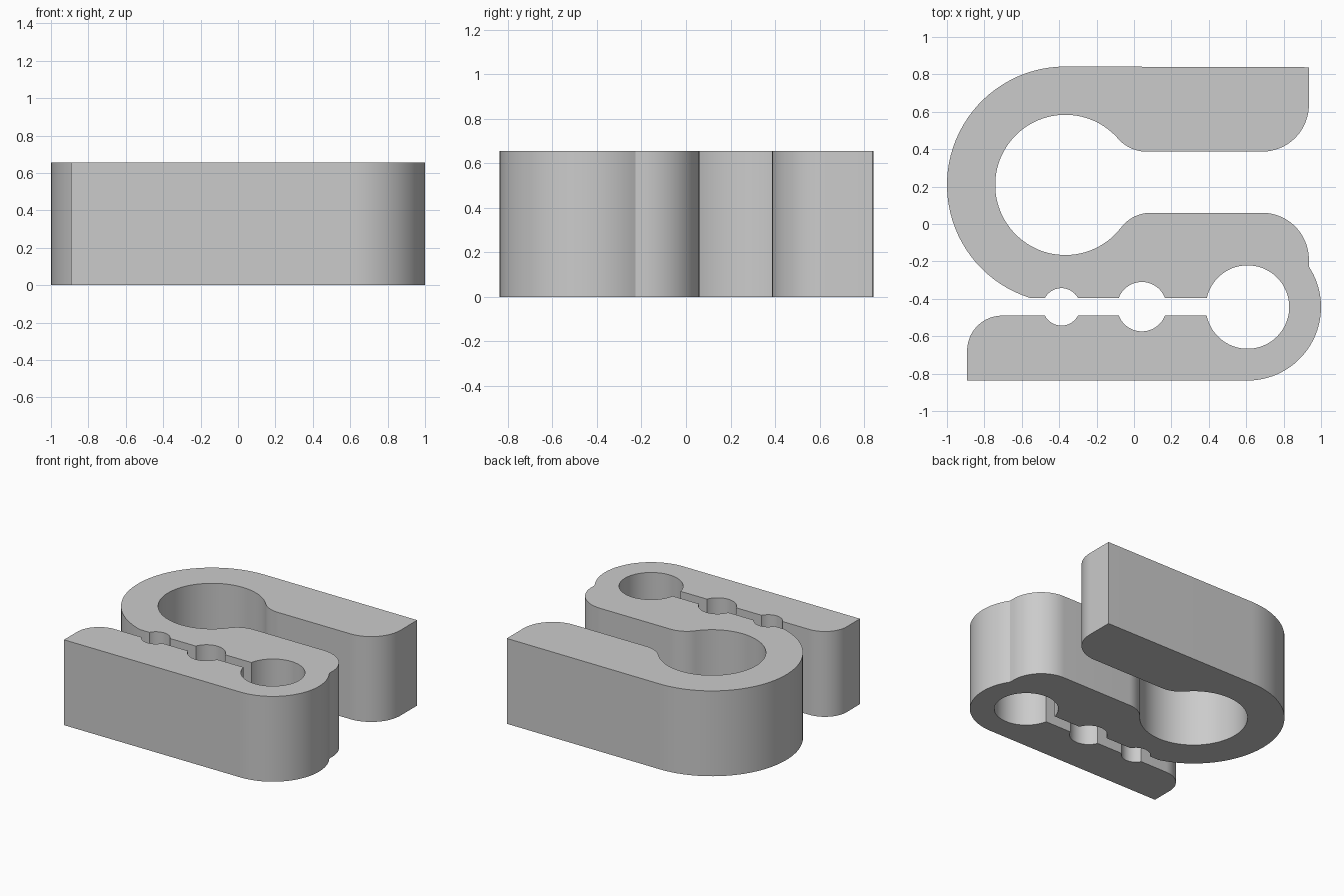
import bpy, bmesh, math

if "Cube" in bpy.data.objects:
    bpy.data.objects.remove(bpy.data.objects["Cube"])

HEIGHT = 0.655
TOP, BOTTOM = 0.838, -0.836          # outer y limits
SLOT_TOP, SLOT_BOTTOM = -0.395, -0.49
RING, RING_IN, RING_OUT = (-0.367, 0.209), 0.375, 0.633   # large hooked end
EYE, EYE_IN, EYE_OUT = (0.607, -0.444), 0.223, 0.393      # small hinge end
ARM_X = 0.935                        # right end of the two upper arms

outline = []


def arc(center, r, a0, a1):
    """Append an arc running from angle a0 to a1 in degrees."""
    n = max(4, round(abs(a1 - a0) / 4))
    for i in range(n + 1):
        a = math.radians(a0 + (a1 - a0) * i / n)
        outline.append((center[0] + r * math.cos(a), center[1] + r * math.sin(a)))


def angle_at_y(center, r, y):
    """Angle in degrees of the right-hand point of a circle at height y."""
    return math.degrees(math.asin((y - center[1]) / r))


def neck_center(y, r):
    """Centre of a fillet touching the large hole from outside."""
    d = RING_IN + r
    return (RING[0] + math.sqrt(d * d - (y - RING[1]) ** 2), y)


holes = [((-0.388, -0.443), 0.1), ((0.042, -0.442), 0.132)]

# Outside of the large ring
arc(RING, RING_OUT, 90, 180 - angle_at_y(RING, RING_OUT, SLOT_TOP))
# Upper slot edge with the two half holes
for c, r in holes:
    a = angle_at_y(c, r, SLOT_TOP)
    arc(c, r, 180 - a, a)
# Hinge hole
arc(EYE, EYE_IN, 180 - angle_at_y(EYE, EYE_IN, SLOT_TOP),
    -180 - angle_at_y(EYE, EYE_IN, SLOT_BOTTOM))
# Lower slot edge with the other half holes
for c, r in reversed(holes):
    a = angle_at_y(c, r, SLOT_BOTTOM)
    arc(c, r, a, -180 - a)
# Rounded free tip of the lower arm
arc((-0.705, SLOT_BOTTOM - 0.187), 0.187, 90, 180)
outline.append((-0.892, BOTTOM))
# Outside of the hinge
arc(EYE, EYE_OUT, -90, math.degrees(math.acos((ARM_X - EYE[0]) / EYE_OUT)))
# Middle arm
arc((ARM_X - 0.25, -0.19), 0.25, 0, 90)
low, high = neck_center(-0.14, 0.2), neck_center(0.587, 0.2)
a_low = math.degrees(math.atan2(low[1] - RING[1], low[0] - RING[0]))
a_high = math.degrees(math.atan2(high[1] - RING[1], high[0] - RING[0]))
arc(low, 0.2, 90, 180 + a_low)
# Large hole
arc(RING, RING_IN, a_low, a_high - 360)
# Upper arm
arc(high, 0.2, 180 + a_high, 270)
arc((ARM_X - 0.25, 0.637), 0.25, 270, 360)
outline.append((ARM_X, TOP))

# Extrude the outline into the clip body
bm = bmesh.new()
verts = [bm.verts.new((x, y, 0)) for x, y in outline]
bmesh.ops.remove_doubles(bm, verts=verts, dist=1e-4)
base = bm.faces.new([v for v in verts if v.is_valid])
ext = bmesh.ops.extrude_face_region(bm, geom=[base], use_keep_orig=True)
bmesh.ops.translate(bm, vec=(0, 0, HEIGHT),
                    verts=[g for g in ext["geom"] if isinstance(g, bmesh.types.BMVert)])
bmesh.ops.recalc_face_normals(bm, faces=bm.faces)
mesh = bpy.data.meshes.new("clip_body")
bm.to_mesh(mesh)
bm.free()

grey = bpy.data.materials.new("grey plastic")
grey.diffuse_color = (0.6, 0.6, 0.6, 1)
grey.use_nodes = True
grey.node_tree.nodes["Principled BSDF"].inputs["Base Color"].default_value = grey.diffuse_color
mesh.materials.append(grey)
clip = bpy.data.objects.new("clip_body", mesh)
bpy.context.collection.objects.link(clip)
bpy.context.view_layer.objects.active = clip
clip.select_set(True)
bpy.ops.object.shade_smooth_by_angle(angle=math.radians(25))
